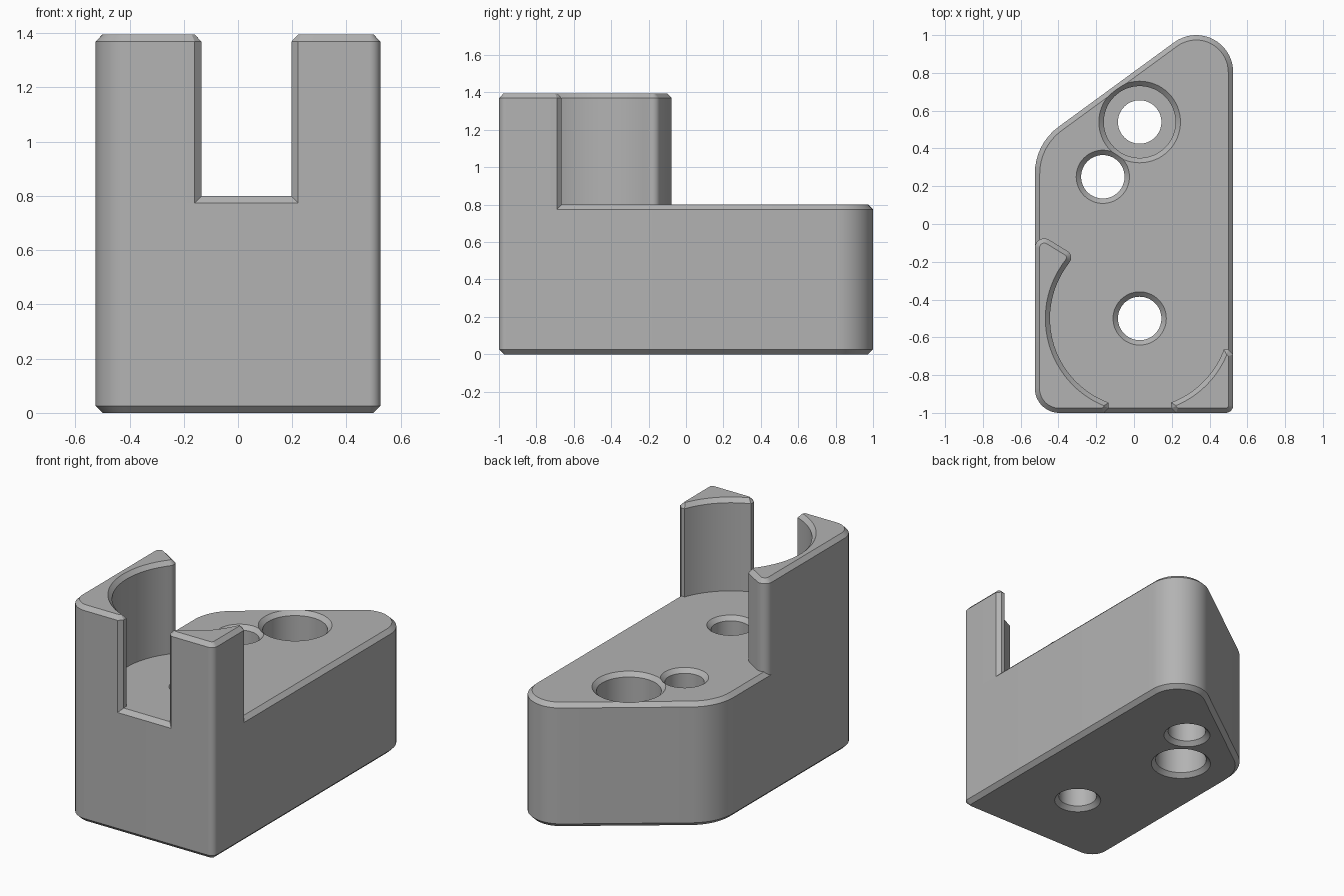
import bpy, bmesh, math
from mathutils import Vector

cube = bpy.data.objects.get("Cube")
if cube:
    bpy.data.objects.remove(cube, do_unlink=True)

GREY = bpy.data.materials.new("matte grey")
GREY.use_nodes = True
GREY.diffuse_color = (0.45, 0.45, 0.45, 1)
GREY.node_tree.nodes["Principled BSDF"].inputs["Base Color"].default_value = GREY.diffuse_color

HALF_W, DECK, TOP, CHAMFER = 0.525, 0.8, 1.395, 0.026
BORE_X, BORE_Y, BORE_R = 0.03, -0.5, 0.475


def rounded(corners):
    """Counter-clockwise outline from (x, y, fillet radius) corners."""
    out = []
    for i, (x, y, r) in enumerate(corners):
        p = Vector((x, y))
        if r == 0:
            out.append(p)
            continue
        a = (Vector(corners[i - 1][:2]) - p).normalized()
        b = (Vector(corners[(i + 1) % len(corners)][:2]) - p).normalized()
        half = a.angle(b) / 2
        centre = p + (a + b).normalized() * r / math.sin(half)
        start = p + a * r / math.tan(half) - centre
        sweep = math.pi - 2 * half
        n = max(4, round(sweep / math.radians(7)))
        for k in range(n + 1):
            t = sweep * k / n
            c, s = math.cos(t), math.sin(t)
            out.append(centre + Vector((start.x * c - start.y * s, start.x * s + start.y * c)))
    return out


def inset(outline, d):
    """Mitred inward offset of a counter-clockwise outline."""
    out = []
    for i, p in enumerate(outline):
        u = (p - outline[i - 1]).normalized()
        v = (outline[(i + 1) % len(outline)] - p).normalized()
        nu, nv = Vector((-u.y, u.x)), Vector((-v.y, v.x))
        out.append(p + (nu + nv) * d / (1 + nu.dot(nv)))
    return out


def loft(name, rings):
    """Closed solid through a stack of (outline, z) rings."""
    bm = bmesh.new()
    loops = [[bm.verts.new((p.x, p.y, z)) for p in ring] for ring, z in rings]
    n = len(loops[0])
    bm.faces.new(loops[0][::-1])
    bm.faces.new(loops[-1])
    for low, high in zip(loops, loops[1:]):
        for i in range(n):
            j = (i + 1) % n
            bm.faces.new((low[i], low[j], high[j], high[i]))
    mesh = bpy.data.meshes.new(name)
    bm.to_mesh(mesh)
    bm.free()
    mesh.materials.append(GREY)
    obj = bpy.data.objects.new(name, mesh)
    bpy.context.collection.objects.link(obj)
    return obj


def select(obj):
    bpy.ops.object.select_all(action='DESELECT')
    obj.select_set(True)
    bpy.context.view_layer.objects.active = obj


def circle(x, y, r, n=64):
    return [Vector((x + r * math.cos(math.tau * k / n), y + r * math.sin(math.tau * k / n)))
            for k in range(n)]


def drill(body, name, x, y, low_r, high_r, step):
    """Through hole with chamfered mouths; the bore changes size around the step."""
    e = 0.01
    core = min(low_r, high_r)
    profile = [(low_r + CHAMFER + e, -e), (low_r, CHAMFER)]
    if low_r != high_r:
        profile += [(low_r, step), (high_r, step)]
    profile += [(high_r, DECK - CHAMFER), (high_r + CHAMFER + e, DECK + e)]
    cutter = loft(name, [(circle(x, y, r), z) for r, z in profile])
    cutter.hide_render = True
    mod = body.modifiers.new(name, 'BOOLEAN')
    mod.operation, mod.solver, mod.object = 'DIFFERENCE', 'EXACT', cutter
    select(body)
    bpy.ops.object.modifier_apply(modifier=name)
    bpy.data.objects.remove(cutter, do_unlink=True)


def bore_arc(start, end, n=20):
    """Corner points along the cradle bore, angles in degrees."""
    angles = [math.radians(start + (end - start) * k / n) for k in range(n + 1)]
    return [(BORE_X + BORE_R * math.cos(a), BORE_Y + BORE_R * math.sin(a), 0) for a in angles]


# Base block with tapered back corner
FRONT_LEFT, FRONT_RIGHT = (-HALF_W, -1, 0.13), (HALF_W, -1, 0.04)
plan = rounded([FRONT_LEFT, FRONT_RIGHT, (HALF_W, 1.19, 0.196), (-HALF_W, 0.423, 0.306)])
base = loft("base_block", [(inset(plan, CHAMFER), 0), (plan, CHAMFER),
                           (plan, DECK - CHAMFER), (inset(plan, CHAMFER), DECK)])

# Holes: plain, counterbored from above, counterbored from below
drill(base, "front_hole", BORE_X, BORE_Y, 0.115, 0.115, 0)
drill(base, "back_hole", 0.03, 0.54, 0.115, 0.19, 0.4)
drill(base, "side_hole", -0.165, 0.25, 0.155, 0.115, 0.4)

# Cradle walls standing on the base, hollowed by the bore
long_wall = rounded([FRONT_LEFT, (-0.16, -1, 0), (-0.135, -0.975, 0)]
                    + bore_arc(249.7, 145)
                    + [(-0.315, -0.166, 0.04), (-HALF_W, -0.037, 0.05)])
short_wall = rounded([(0.222, -1, 0), FRONT_RIGHT, (HALF_W, -0.69, 0), (0.5, -0.665, 0)]
                     + bore_arc(339.7, 290.6) + [(0.197, -0.975, 0)])
parts = [base]
for name, wall in (("long_cradle_wall", long_wall), ("short_cradle_wall", short_wall)):
    parts.append(loft(name, [(wall, DECK - CHAMFER), (wall, TOP - CHAMFER),
                             (inset(wall, CHAMFER * 0.95), TOP)]))

for part in parts:
    select(part)
    bpy.ops.object.shade_smooth_by_angle(angle=math.radians(25))
